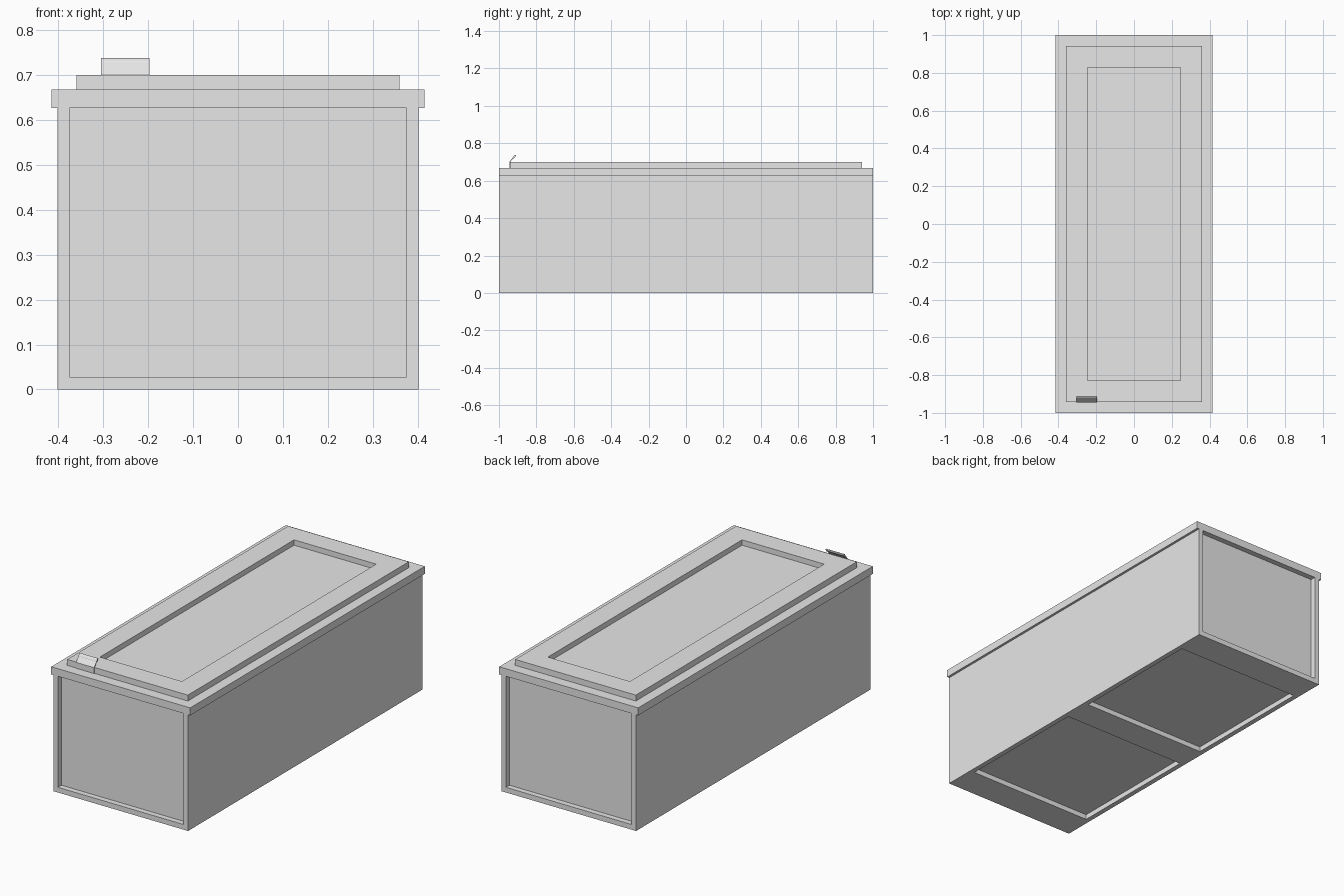
import bpy
import math

if "Cube" in bpy.data.objects:
    bpy.data.objects.remove(bpy.data.objects["Cube"])

grey = bpy.data.materials.new("plain_grey")
grey.diffuse_color = (0.8, 0.8, 0.8, 1)
grey.use_nodes = True
grey.node_tree.nodes["Principled BSDF"].inputs["Base Color"].default_value = grey.diffuse_color


def prism(name, profile, axis, a, b):
    """Extrude a closed profile along axis 'x' (profile is y,z) or 'y' (profile is x,z)."""
    n = len(profile)
    place = (lambda p, t: (t, p[0], p[1])) if axis == "x" else (lambda p, t: (p[0], t, p[1]))
    verts = [place(p, t) for t in (a, b) for p in profile]
    faces = [tuple(reversed(range(n))), tuple(range(n, 2 * n))]
    faces += [(i, (i + 1) % n, n + (i + 1) % n, n + i) for i in range(n)]
    if axis == "y":
        faces = [tuple(reversed(f)) for f in faces]
    mesh = bpy.data.meshes.new(name)
    mesh.from_pydata(verts, [], faces)
    mesh.materials.append(grey)
    obj = bpy.data.objects.new(name, mesh)
    bpy.context.collection.objects.link(obj)
    return obj


def box(name, x0, x1, y0, y1, z0, z1):
    return prism(name, [(y0, z0), (y1, z0), (y1, z1), (y0, z1)], "x", x0, x1)


def cut(target, *bounds):
    """Carve a rectangular recess into target."""
    cutter = box("recess_cutter", *bounds)
    cutter.hide_render = True
    cutter.hide_viewport = True
    mod = target.modifiers.new("recess", "BOOLEAN")
    mod.operation = "DIFFERENCE"
    mod.solver = "EXACT"
    mod.object = cutter


# Chest body with a wider rim along both long sides
W, RIM, Z_RIM, Z_TOP = 0.402, 0.415, 0.627, 0.668
body = prism("body", [(-W, 0), (W, 0), (W, Z_RIM), (RIM, Z_RIM),
                      (RIM, Z_TOP), (-RIM, Z_TOP), (-RIM, Z_RIM), (-W, Z_RIM)], "y", -1, 1)

# Sunken end panels and paired bottom panels
P, D = 0.375, 0.03
for s in (-1, 1):
    y0, y1 = sorted((s * (1 - D), s * 1.1))
    cut(body, -P, P, y0, y1, 0.028, Z_RIM)
    y0, y1 = sorted((s * 0.08, s * 0.83))
    cut(body, -P, P, y0, y1, -0.1, D - 0.003)

# Lid slab with a sunken centre panel
lid = box("lid", -0.36, 0.36, -0.942, 0.942, Z_TOP - 0.003, 0.70)
cut(lid, -0.245, 0.245, -0.828, 0.828, 0.671, 0.8)

# Latch: thin plate up the lid edge, leaning back to a rounded tip
tip = [(-0.9175 + 0.0115 * math.cos(t) * 0.62 - 0.005 * math.sin(t) * 0.78,
        0.7285 + 0.0115 * math.cos(t) * 0.78 + 0.005 * math.sin(t) * 0.62)
       for t in (2 * math.pi * i / 12 for i in range(12))]
prism("latch_tip", tip, "x", -0.305, -0.197)
prism("latch_plate", [(-0.945, 0.668), (-0.941, 0.668), (-0.941, 0.699),
                      (-0.919, 0.726), (-0.922, 0.728), (-0.945, 0.70)],
      "x", -0.305, -0.197)
